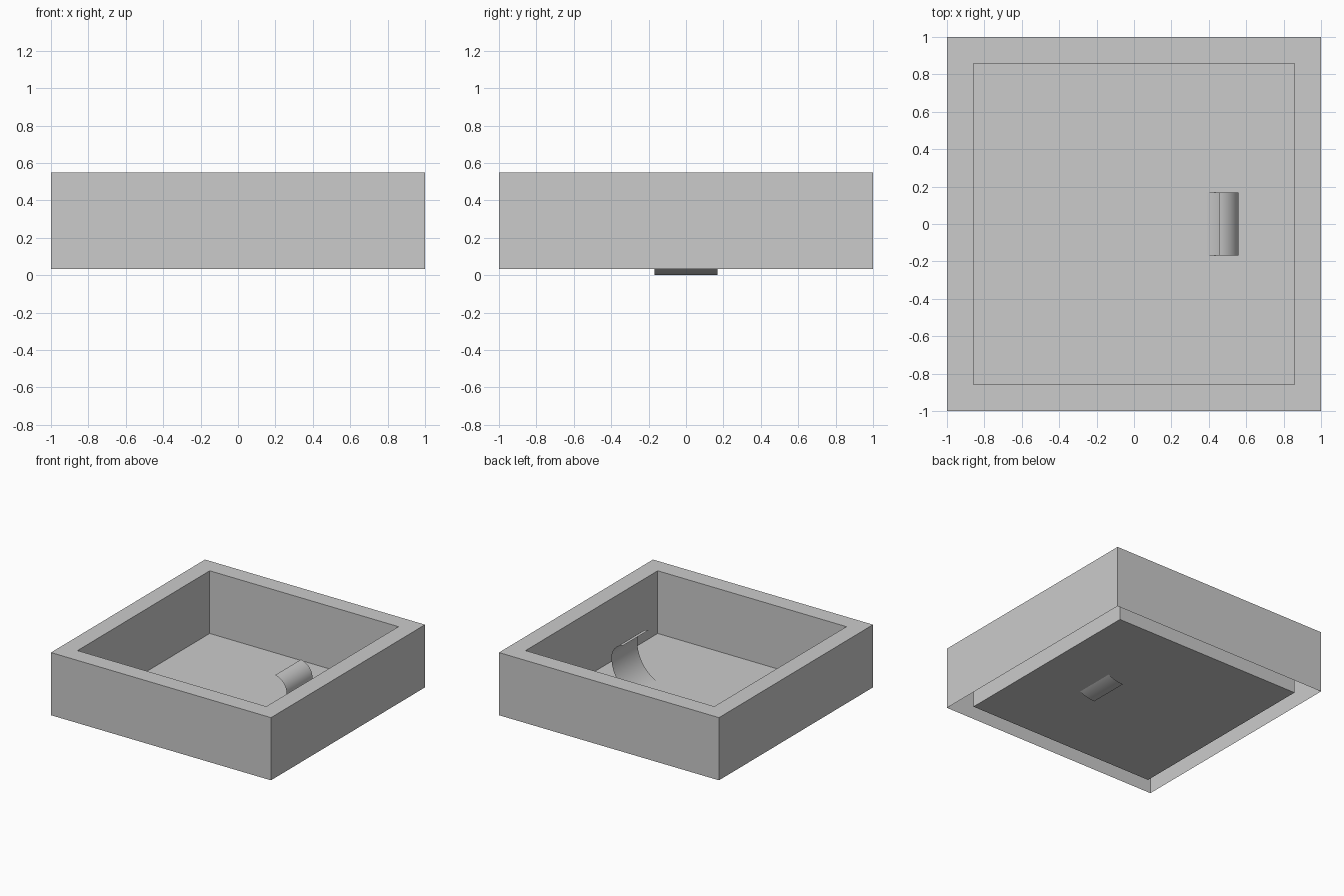
import bpy
import bmesh
from math import cos, sin, radians

cube = bpy.data.objects.get("Cube")
if cube:
    bpy.data.objects.remove(cube, do_unlink=True)

grey = bpy.data.materials.new("light grey")
grey.use_nodes = True
colour = (0.6, 0.6, 0.6, 1)
grey.diffuse_color = colour
grey.node_tree.nodes["Principled BSDF"].inputs["Base Color"].default_value = colour

BASE, TOP = 0.033, 0.548
OUTER, INNER = 1.0, 0.858
HALF_WIDTH = 0.168


def finish(bm, name):
    mesh = bpy.data.meshes.new(name)
    bm.to_mesh(mesh)
    bm.free()
    obj = bpy.data.objects.new(name, mesh)
    bpy.context.collection.objects.link(obj)
    mesh.materials.append(grey)
    return obj


def square_loop(bm, half, z):
    corners = ((-1, -1), (1, -1), (1, 1), (-1, 1))
    return [bm.verts.new((half * x, half * y, z)) for x, y in corners]


# Open tray: outer wall, top rim, inner wall and floor, hollow under the rim
bm = bmesh.new()
loops = [square_loop(bm, half, z) for half, z in
         ((OUTER, BASE), (OUTER, TOP), (INNER, TOP), (INNER, BASE))]
for low, high in zip(loops, loops[1:]):
    for i in range(4):
        j = (i + 1) % 4
        bm.faces.new((low[i], low[j], high[j], high[i]))
bm.faces.new(loops[-1])
finish(bm, "tray")


# Curled sheet: a wide arc rising through the floor, then a tight curl back
def arc(cx, cz, radius, start, end, steps):
    for i in range(steps + 1):
        a = radians(start + (end - start) * i / steps)
        yield cx + radius * cos(a), cz + radius * sin(a)


profile = list(arc(0.25, 0.31, 0.31, -90, 0, 20))
profile += list(arc(0.435, 0.31, 0.125, 0, 81, 14))[1:]

bm = bmesh.new()
rows = [[bm.verts.new((x, y, z)) for y in (-HALF_WIDTH, HALF_WIDTH)]
        for x, z in profile]
for a, b in zip(rows, rows[1:]):
    face = bm.faces.new((a[0], b[0], b[1], a[1]))
    face.smooth = True
# Face outwards, towards the convex side
bmesh.ops.reverse_faces(bm, faces=[f for f in bm.faces if f.normal.x < 0 and f.normal.z < 0])
finish(bm, "curled_sheet")
